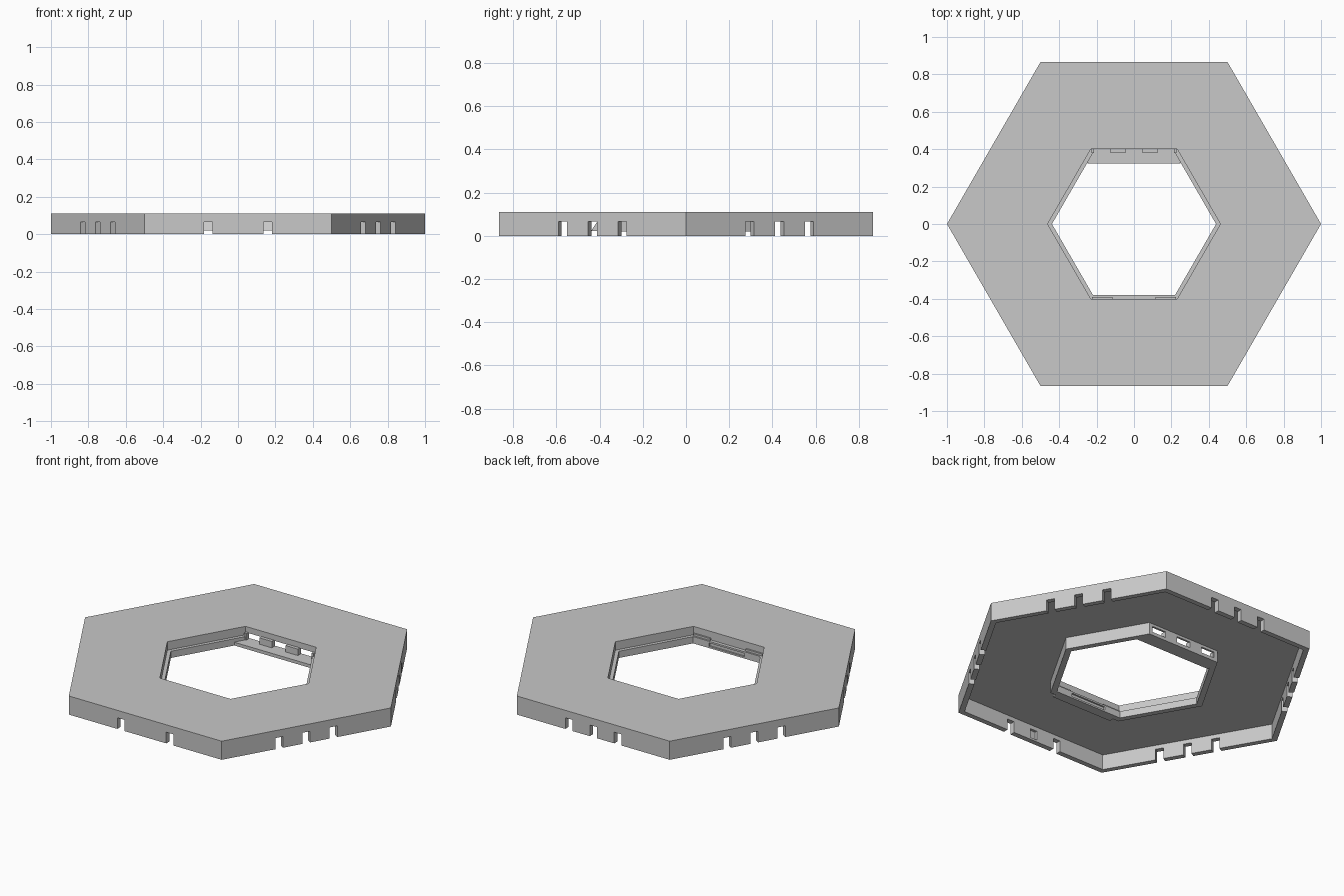
import bpy
import bmesh
from math import cos, sin, radians
from mathutils import Matrix

if "Cube" in bpy.data.objects:
    bpy.data.objects.remove(bpy.data.objects["Cube"], do_unlink=True)

grey = bpy.data.materials.new("plain_grey")
grey.use_nodes = True
colour = (0.58, 0.58, 0.58, 1)
grey.diffuse_color = colour
grey.node_tree.nodes["Principled BSDF"].inputs["Base Color"].default_value = colour


def finish(name, bm):
    """Turn a bmesh into a grey, flat-shaded object."""
    bmesh.ops.recalc_face_normals(bm, faces=bm.faces)
    mesh = bpy.data.meshes.new(name)
    bm.to_mesh(mesh)
    bm.free()
    mesh.materials.append(grey)
    obj = bpy.data.objects.new(name, mesh)
    bpy.context.collection.objects.link(obj)
    return obj


def add_box(bm, x, y, z, turn=0):
    """Box between (min, max) pairs, turned about the z axis."""
    size = [b - a for a, b in (x, y, z)]
    mid = [(a + b) / 2 for a, b in (x, y, z)]
    place = Matrix.Rotation(radians(turn), 4, 'Z') @ Matrix.Translation(mid)
    bmesh.ops.create_cube(bm, size=1, matrix=place @ Matrix.Diagonal((*size, 1)))


def hex_ring(name, profile):
    """Sweep a closed (apothem, height) profile around six corners."""
    bm = bmesh.new()
    loops = []
    for k in range(6):
        a = radians(60 * k)
        loops.append([bm.verts.new((r / cos(radians(30)) * cos(a),
                                    r / cos(radians(30)) * sin(a), z))
                      for r, z in profile])
    n = len(profile)
    for k in range(6):
        p, q = loops[k], loops[(k + 1) % 6]
        for i in range(n):
            j = (i + 1) % n
            bm.faces.new((p[i], q[i], q[j], p[j]))
    return finish(name, bm)


def prism(name, points, depth):
    """Extrude a polygon along a vector."""
    bm = bmesh.new()
    face = bm.faces.new([bm.verts.new(p) for p in points])
    ext = bmesh.ops.extrude_face_region(bm, geom=[face])
    moved = [g for g in ext["geom"] if isinstance(g, bmesh.types.BMVert)]
    bmesh.ops.translate(bm, verts=moved, vec=depth)
    return finish(name, bm)


# Hollow hexagonal tile: skirt, top plate and stepped wall of the opening
tile = hex_ring("hexagon_tile", [
    (0.866, 0), (0.866, 0.11), (0.40, 0.11), (0.40, 0.06), (0.38, 0.06),
    (0.38, 0.02), (0.412, 0.02), (0.412, 0.09), (0.836, 0.09), (0.836, 0)])

# Notches in the skirt, three a side; the middle front one stays blind
cuts = bmesh.new()
for side in range(6):
    for x in (-0.16, 0, 0.16):
        blind = side == 3 and x == 0
        add_box(cuts, (x - 0.023, x + 0.023), (0.8, 0.851 if blind else 0.9),
                (0.012 if blind else -0.05, 0.066), side * 60)

# Three windows in the back wall and a shallow recess in the front wall
for x in (-0.17, 0, 0.17):
    add_box(cuts, (x - 0.045, x + 0.045), (0.3, 0.45), (0.04, 0.075))
add_box(cuts, (-0.115, 0.115), (-0.39, -0.3), (0.03, 0.05))
cutter = finish("notch_cutter", cuts)
cutter.hide_render = True

cut = tile.modifiers.new("cut_notches", 'BOOLEAN')
cut.operation = 'DIFFERENCE'
cut.solver = 'EXACT'
cut.object = cutter
bpy.context.view_layer.update()
graph = bpy.context.evaluated_depsgraph_get()
carved = bpy.data.meshes.new_from_object(tile.evaluated_get(graph))
tile.modifiers.clear()
tile.data = carved
bpy.data.objects.remove(cutter, do_unlink=True)

# Shelf under the windows
prism("back_shelf", [(-0.25, 0.323, 0.021), (0.25, 0.323, 0.021),
                     (0.215, 0.405, 0.021), (-0.215, 0.405, 0.021)], (0, 0, 0.019))

# Posts between the windows and stubs in the back corners
posts = bmesh.new()
for s in (-1, 1):
    for a, b in ((0.045, 0.125), (0.213, 0.227)):
        add_box(posts, sorted((s * a, s * b)), (0.38, 0.405), (0.035, 0.078))
finish("window_posts", posts)

# Sloping rib behind the front wall
prism("front_rib", [(-0.2, -0.411, 0.066), (-0.2, -0.44, 0.021),
                    (-0.2, -0.405, 0.021)], (0.4, 0, 0))

# Low pads on the ends of the front ledge
pads = bmesh.new()
for s in (-1, 1):
    add_box(pads, sorted((s * 0.115, s * 0.225)), (-0.405, -0.39), (0.055, 0.072))
finish("front_ledge_pads", pads)
